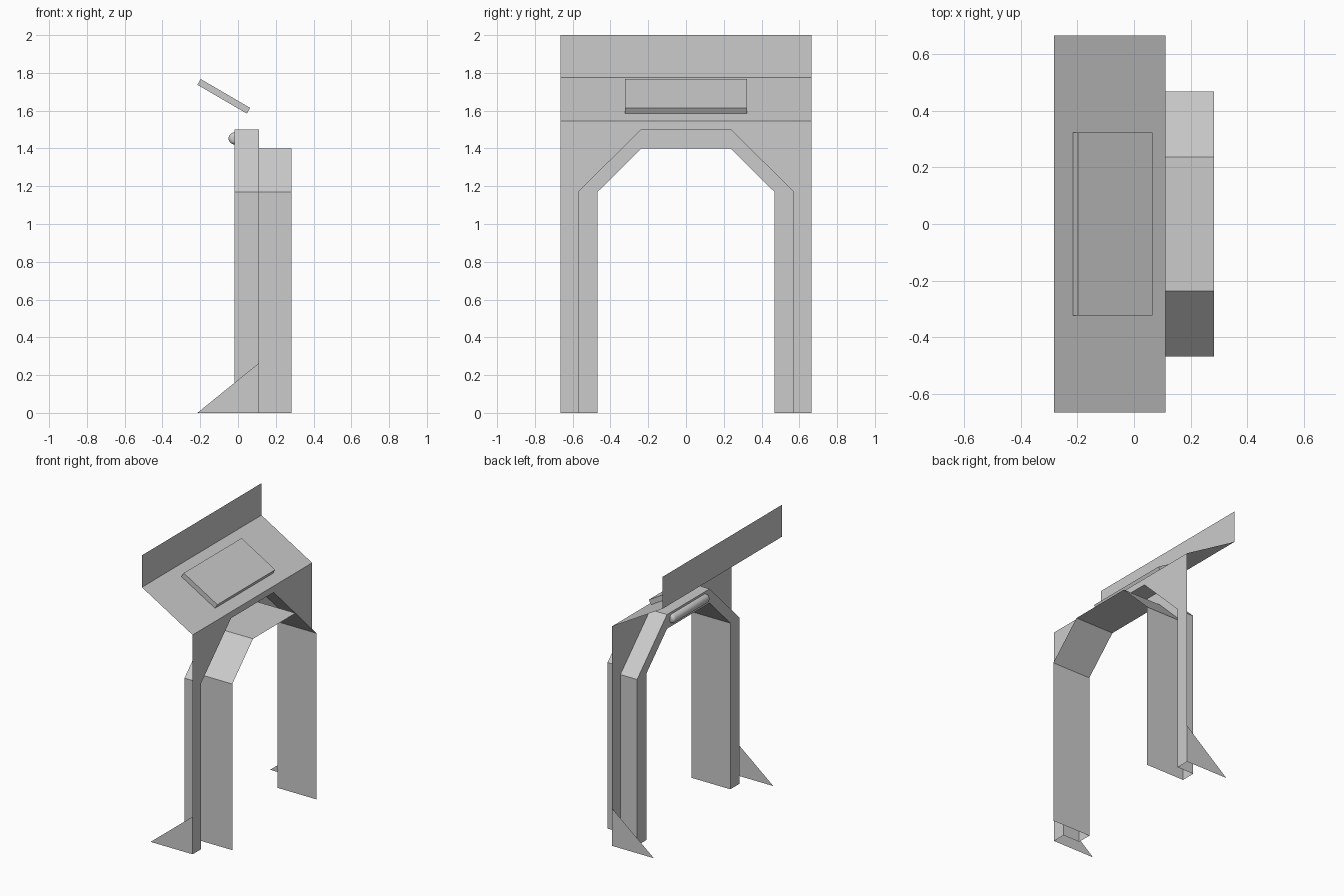
import bpy, bmesh
from math import sin, cos, pi
from mathutils import Vector

if "Cube" in bpy.data.objects:
    bpy.data.objects.remove(bpy.data.objects["Cube"])


def make(name, verts, faces):
    mesh = bpy.data.meshes.new(name)
    mesh.from_pydata([tuple(v) for v in verts], [], faces)
    mesh.update()
    ob = bpy.data.objects.new(name, mesh)
    bpy.context.collection.objects.link(ob)
    return ob


def arch(x, half, top):
    """Chamfered arch rail, running from one foot over to the other."""
    pts = [(half, 0), (half, 1.17), (0.237, top)]
    return ([(x, -y, z) for y, z in pts] +
            [(x, y, z) for y, z in reversed(pts)])


def loft(name, rails):
    n = len(rails[0])
    faces = [(r * n + i, r * n + i + 1, (r + 1) * n + i + 1, (r + 1) * n + i)
             for r in range(len(rails) - 1) for i in range(n - 1)]
    return make(name, [p for rail in rails for p in rail], faces)


XF, XB, XI, XH = 0.112, -0.018, 0.283, -0.283   # face, recess, lip, header
W = 0.665                                       # half width
Z_LOW, Z_HIGH = 1.545, 1.775                    # sloping shelf ends

# front face sheet with arch opening
outline = arch(XF, 0.57, 1.5)
outline += [(XF, W, 0), (XF, W, Z_LOW), (XF, -W, Z_LOW), (XF, -W, 0)]
make("front_face", outline, [tuple(reversed(range(len(outline))))])

# recessed step and inner lip of the archway
loft("arch_channel", [arch(XF, 0.57, 1.5), arch(XB, 0.57, 1.5),
                      arch(XB, 0.468, 1.4), arch(XI, 0.468, 1.4)])

# sloping shelf and upright header, thin sheets
section = [(XF, Z_LOW), (XH, Z_HIGH), (XH, 2.0)]
loft("shelf_and_header", [[(x, -W, z) for x, z in section],
                          [(x, W, z) for x, z in section]])

# triangular feet
for side, label in ((-1, "left"), (1, "right")):
    tri = [(XF, side * W, 0), (XF, side * W, 0.265), (-0.215, side * W, 0)]
    make("foot_" + label, tri, [(0, 1, 2) if side > 0 else (2, 1, 0)])

# raised panel lying on the shelf
along = Vector((XF - XH, 0, Z_LOW - Z_HIGH)).normalized()
up = Vector((-along.z, 0, along.x))
start = Vector((-0.215, 0, 1.737))
corners = [start, start + along * 0.303,
           start + along * 0.303 + up * 0.035, start + up * 0.035]
verts = [c + Vector((0, y, 0)) for y in (-0.322, 0.322) for c in corners]
make("raised_panel", verts, [(0, 1, 2, 3), (7, 6, 5, 4)] +
     [(i, i + 4, (i + 1) % 4 + 4, (i + 1) % 4) for i in range(4)])

# half-round lamp with rounded ends on the back of the arch
R, L, C = 0.032, 0.203, 0.02
end = [(R - C + C * cos(a), L - C + C * sin(a))
       for a in (k * pi / 8 for k in range(5))] + [(0.0, L)]
profile = [(r, -y) for r, y in reversed(end)] + end
rails = [[(XB - r * sin(a), y, 1.453 + r * cos(a)) for r, y in profile]
         for a in (k * pi / 12 for k in range(13))]
lamp = loft("lamp", rails)
bm = bmesh.new()
bm.from_mesh(lamp.data)
bmesh.ops.remove_doubles(bm, verts=bm.verts, dist=1e-5)
bmesh.ops.recalc_face_normals(bm, faces=bm.faces)
bm.to_mesh(lamp.data)
bm.free()
bpy.context.view_layer.objects.active = lamp
lamp.select_set(True)
bpy.ops.object.shade_smooth_by_angle()
